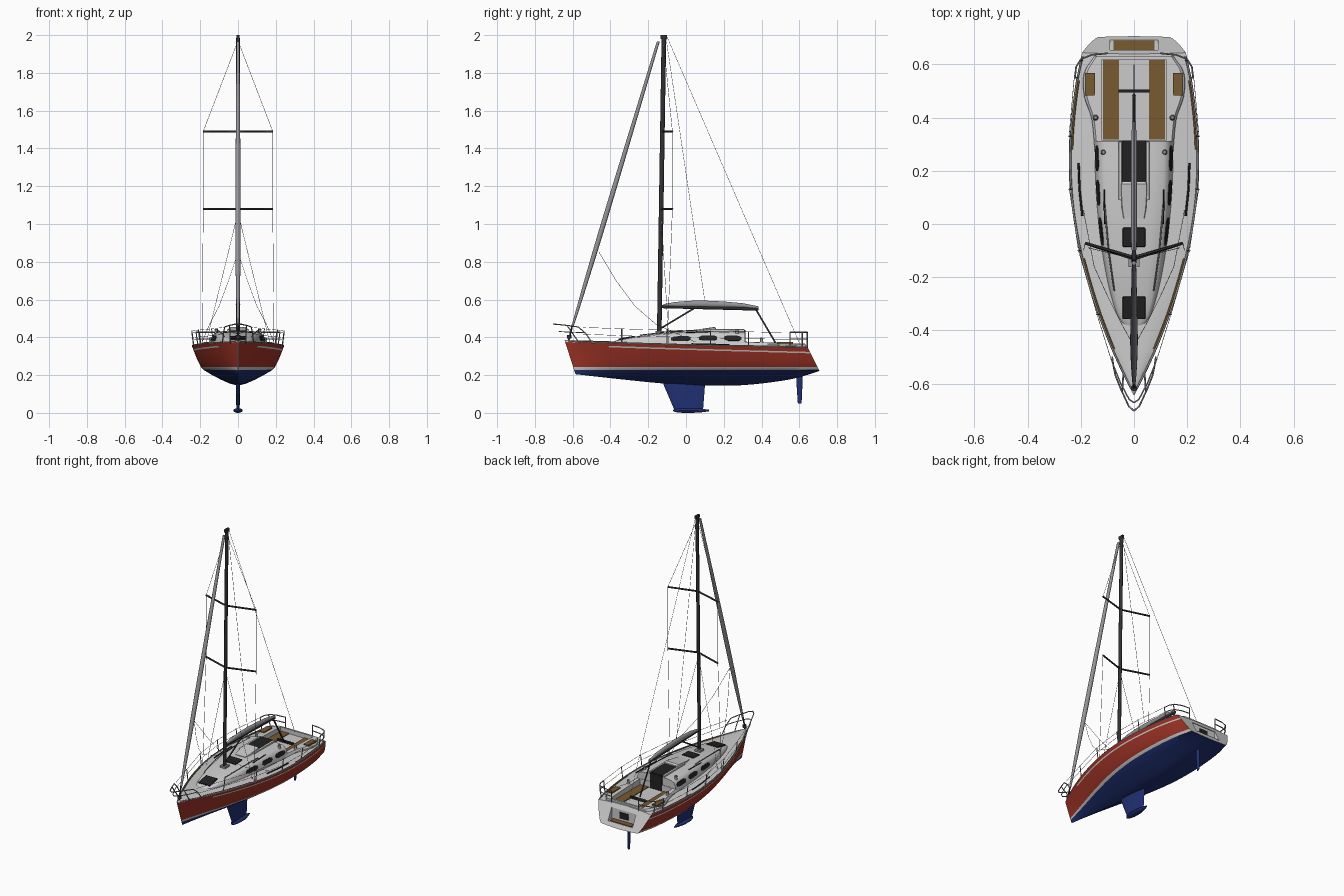
import bpy, bmesh, math
from mathutils import Vector

if "Cube" in bpy.data.objects:
    bpy.data.objects.remove(bpy.data.objects["Cube"])

def material(name, c):
    m = bpy.data.materials.new(name)
    m.diffuse_color = (*c, 1)
    m.use_nodes = True
    m.node_tree.nodes["Principled BSDF"].inputs["Base Color"].default_value = m.diffuse_color
    return m

WHITE = material("gelcoat", (.72, .72, .72))
RED = material("red_paint", (.36, .035, .02))
BLUE = material("blue_antifoul", (.015, .03, .17))
BLACK = material("black", (.015, .015, .015))
TEAK = material("teak", (.19, .10, .03))
SPAR = material("dark_spar", (.03, .03, .035))
CLOTH = material("grey_cloth", (.3, .3, .32))
STEEL = material("steel", (.3, .3, .32))

def spline(tab, t):
    # smooth interpolation through (t, value) pairs
    n = len(tab)
    i = next((k for k in range(n - 2) if t <= tab[k + 1][0]), n - 2)
    def slope(k):
        a, b = tab[max(k - 1, 0)], tab[min(k + 1, n - 1)]
        return (b[1] - a[1]) / (b[0] - a[0])
    h = tab[i + 1][0] - tab[i][0]
    s = (t - tab[i][0]) / h
    return ((2*s**3 - 3*s*s + 1) * tab[i][1] + (s**3 - 2*s*s + s) * h * slope(i)
            + (3*s*s - 2*s**3) * tab[i + 1][1] + (s**3 - s*s) * h * slope(i + 1))

def finish(ob, angle=35):
    bpy.ops.object.select_all(action='DESELECT')
    ob.select_set(True)
    bpy.context.view_layer.objects.active = ob
    bpy.ops.object.shade_smooth_by_angle(angle=math.radians(angle))
    return ob

def loft(name, rings, mats, segmat=lambda i, j: 0):
    n = len(rings[0])
    faces, idx = [], []
    for i in range(len(rings) - 1):
        for j in range(n):
            k = (j + 1) % n
            faces.append((i*n + j, i*n + k, i*n + n + k, i*n + n + j))
            idx.append(segmat(i, j))
    faces += [tuple(range(n)), tuple(range((len(rings) - 1) * n, len(rings) * n))]
    me = bpy.data.meshes.new(name)
    me.from_pydata([p for r in rings for p in r], [], faces)
    for m in mats:
        me.materials.append(m)
    for p, k in zip(me.polygons, idx + [0, 0]):
        p.material_index = k
    bm = bmesh.new()
    bm.from_mesh(me)
    bmesh.ops.recalc_face_normals(bm, faces=bm.faces)
    bm.to_mesh(me)
    bm.free()
    ob = bpy.data.objects.new(name, me)
    bpy.context.collection.objects.link(ob)
    return finish(ob)

def box(name, c, size, mat, rot=0, bevel=0, mirror=False):
    for s in ((1, -1) if mirror else (1,)):
        bpy.ops.mesh.primitive_cube_add(size=1, location=(c[0] * s, c[1], c[2]), rotation=(rot, 0, 0))
        ob = bpy.context.object
        ob.name, ob.scale = name, size
        bpy.ops.object.transform_apply(location=False, rotation=False)
        ob.data.materials.append(mat)
        if bevel:
            m = ob.modifiers.new("bevel", 'BEVEL')
            m.width, m.segments = bevel, 2
    return ob

def tube(name, pts, r, mat, mirror=False):
    cu = bpy.data.curves.new(name, 'CURVE')
    cu.dimensions, cu.bevel_depth, cu.bevel_resolution = '3D', r, 1
    cu.use_fill_caps = True
    for s in ((1, -1) if mirror else (1,)):
        sp = cu.splines.new('POLY')
        sp.points.add(len(pts) - 1)
        for q, p in zip(sp.points, pts):
            q.co = (p[0] * s, p[1], p[2], 1)
    cu.materials.append(mat)
    ob = bpy.data.objects.new(name, cu)
    bpy.context.collection.objects.link(ob)

def ring(c, ra, rb, axis='z', n=14):
    out = []
    for k in range(n):
        a = 2 * math.pi * k / n
        u, v = ra * math.cos(a), rb * math.sin(a)
        out.append((c[0] + u, c[1] + v, c[2]) if axis == 'z' else (c[0] + u, c[1], c[2] + v))
    return out

# hull lines: deck beam, waterline beam, bottom and sheer along the length
BEAM = [(0, .004), (.08, .055), (.15, .095), (.27, .152), (.425, .207), (.58, .238), (.74, .242), (.9, .222), (1, .195)]
WATER = [(0, .002), (.15, .055), (.3, .11), (.45, .155), (.6, .18), (.75, .182), (.9, .165), (1, .135)]
BOTTOM = [(0, .205), (.15, .182), (.35, .155), (.5, .145), (.65, .146), (.8, .165), (.9, .187), (1, .222)]
SHEER = [(0, .375), (.5, .358), (1, .345)]
ZW = .228

def hull_ring(u):
    b, w, zb, s = (spline(t, u) for t in (BEAM, WATER, BOTTOM, SHEER))
    half = [(w * f, zb + (ZW - zb) * f**1.4) for f in (0, .25, .5, .75, 1)]
    lo, hi = ZW + .014, s - .020 - .01 * u
    for z in (lo, lo + (hi - lo) / 3, lo + (hi - lo) * 2 / 3, hi, hi + .008, s):
        half.append((w + (b - w) * ((z - ZW) / (s - ZW))**.75, z))
    half += [(b * .95, s + .002), (b * .5, s + .008), (0, s + .011)]
    full = half + [(-x, z) for x, z in reversed(half[1:-1])]
    out = []
    for x, z in full:
        y0, y1 = -.59 - (z - .22) * .32, .645 + (.345 - z) * .5
        out.append((x, y0 + (y1 - y0) * u, z))
    return out

def hull_mat(i, j):
    j = j if j < 13 else 25 - j
    if j < 4: return 2
    if j in (5, 6, 7, 9) or (j == 8 and i < 7): return 1
    return 0

hull = loft("hull", [hull_ring(i / 40) for i in range(41)], [WHITE, RED, BLUE], hull_mat)

# raised cabin and cockpit coaming share one cross-section builder
CAB_HW = [(-.39, .03), (-.36, .06), (-.28, .088), (-.15, .115), (0, .135), (.15, .146), (.312, .15)]
CAB_TOP = [(-.39, .376), (-.36, .386), (-.28, .402), (-.15, .42), (0, .432), (.15, .436), (.312, .432)]
CAB = [(1, 0), (.97, .3), (.92, .6), (.86, .8), (.75, .91), (.5, .97), (.25, .995), (0, 1)]
SQUARE = [(1, 0), (.98, .7), (.93, .93), (.6, 1), (0, 1)]

def section(y, hw, top, base, prof):
    h = [(hw * a, y, base + (top - base) * f) for a, f in prof]
    return h + [(-x, y, z) for x, y, z in reversed(h[:-1])]

def cab_ring(y):
    return section(y, spline(CAB_HW, y), spline(CAB_TOP, y), .35, CAB)

loft("cabin", [cab_ring(-.39 + .702 * i / 30) for i in range(31)], [WHITE])
COAM = [(.28, .15), (.4, .163), (.48, .19), (.57, .19), (.632, .15)]
coaming = loft("coaming", [section(y, spline(COAM, y), .38 - (y - .28) * .04, .335, SQUARE)
               for y in (.28 + .352 * i / 16 for i in range(17))], [WHITE])

def cut(targets, c, size):
    cutter = box("cutter", c, size, WHITE)
    cutter.hide_render = True
    for ob in targets:
        bpy.context.view_layer.objects.active = ob
        m = ob.modifiers.new("cut", 'BOOLEAN')
        m.operation, m.solver, m.object = 'DIFFERENCE', 'EXACT', cutter
        bpy.ops.object.modifier_apply(modifier="cut")
    bpy.data.objects.remove(cutter)

# cockpit seats, cockpit well and stern niche
cut([hull, coaming], (0, .467, .437), (.24, .305, .2))
cut([hull], (0, .467, .38), (.104, .304, .2))
cut([hull], (0, .70, .288), (.18, .1, .076))

# teak
box("cockpit_bench", (.086, .467, .339), (.06, .30, .006), TEAK, mirror=True)
box("helm_seat", (.164, .525, .371), (.036, .085, .01), TEAK, mirror=True)
box("stern_step", (0, .672, .252), (.155, .036, .006), TEAK)
box("stern_locker", (0, .652, .288), (.06, .006, .04), BLACK)

def edge(y, inset=0, dz=0):
    u = (y + .64) / 1.285
    return (spline(BEAM, u) - inset, y, spline(SHEER, u) + dz)

tube("toe_rail", [edge(-.62 + 1.25 * i / 30, .004, .003) for i in range(31)], .004, STEEL, True)
for a, b in ((-.47, -.13), (.28, .54)):
    tube("teak_strip", [edge(a + (b - a) * i / 10, .010, .004) for i in range(11)], .004, TEAK, True)

# side windows follow the cabin side
for a, b in ((-.08, .025), (.07, .165), (.2, .295)):
    rings = []
    for i in range(7):
        y = a + (b - a) * i / 6
        r = cab_ring(y)
        p, q = Vector(r[1]), Vector(r[3])
        e = .18 if i in (0, 6) else 0
        lo, hi = p.lerp(q, .15 + e), p.lerp(q, .78 - e)
        o = Vector((.004, 0, .001))
        rings.append([lo - o, lo + o, hi + o, hi - o])
    loft("window", rings, [BLACK])
    loft("window", [[(-v.x, v.y, v.z) for v in r] for r in rings], [BLACK])

# deck hatches, companionway and sliding hatch
box("fore_hatch", (0, -.315, .396), (.085, .085, .010), BLACK, .18, .003)
box("mid_hatch", (0, -.05, .429), (.085, .072, .010), BLACK, .06, .003)
box("companionway_top", (0, .235, .435), (.09, .152, .010), BLACK)
box("companionway_door", (0, .312, .375), (.09, .006, .125), BLACK)
box("companionway_rail", (.052, .2, .437), (.012, .22, .012), WHITE, 0, .003, True)
loft("sliding_hatch", [section(y, w, z, .425, SQUARE) for y, w, z in
     ((.02, .04, .436), (.06, .047, .441), (.11, .05, .449), (.15, .05, .455), (.16, .046, .448))], [WHITE])
tube("handrail", [(spline(CAB_HW, y) * .78, y, spline(CAB_TOP, y) + dz) for y, dz in
     ((-.25, -.006), (-.24, .004), (-.1, .004), (.05, .004), (.06, -.008))], .003, STEEL, True)
tube("sheet_track", [edge(y, .035, .008) for y in (.03, .13, .23)], .004, BLACK, True)
tube("cabin_track", [(.11, 0, .425), (.112, .13, .430)], .003, BLACK, True)
box("traveler", (0, .5, .345), (.115, .012, .014), BLACK)
for x, y, z in ((.145, .40, .385), (.115, .27, .432)):
    for s in (1, -1):
        loft("winch", [ring((x * s, y, z + d), r, r) for d, r in ((-.012, .011), (0, .007), (.01, .009), (.013, .006))], [STEEL])

# keel, bulb and rudder
def foil(y0, y1, t, z, n=20):
    out = []
    for k in range(n):
        a = 2 * math.pi * k / n
        out.append((t * math.sin(a) * (1 - .4 * math.cos(a)), (y0 + y1) / 2 + (y1 - y0) / 2 * math.cos(a), z))
    return out

loft("keel_fin", [foil(-.125, .10, .011, .17), foil(-.115, .10, .011, .14), foil(-.06, .09, .008, .012)], [BLUE])
loft("keel_bulb", [ring((0, y, .0125), w, h, 'y') for y, w, h in
     ((-.068, .004, .003), (-.055, .014, .009), (-.02, .024, .0125), (.04, .025, .0125), (.09, .014, .009), (.122, .002, .004))], [BLUE])
loft("rudder", [foil(.583, .617, .006, .225), foil(.586, .616, .006, .14), foil(.592, .612, .004, .05)], [BLUE])

# mast, spreaders, boom and furled sails
def mast_y(z):
    return -.142 + (z - .4) * .0156

loft("mast", [ring((0, mast_y(z), z), .0095, .0125) for z in (.41, 1.2, 1.985)], [SPAR])
box("masthead", (0, -.118, 1.99), (.014, .036, .02), SPAR)
box("mast_foot", (0, -.14, .428), (.04, .045, .012), STEEL)
for z in (1.08, 1.49):
    tube("spreader", [(0, mast_y(z), z), (.184, -.072, z)], .0055, SPAR, True)
loft("boom", [ring((0, y, z), .008, .009, 'y') for y, z in ((-.13, .563), (.385, .55))], [SPAR])
loft("furled_mainsail", [ring((0, y, z), w, h, 'y') for y, z, w, h in
     ((-.12, .57, .007, .006), (-.06, .574, .011, .013), (.02, .577, .012, .017), (.1, .577, .012, .018),
      (.2, .574, .012, .016), (.3, .569, .011, .012), (.385, .557, .007, .007))], [CLOTH])
tube("boom_vang", [(0, -.13, .45), (0, .04, .552)], .005, SPAR)
tube("mainsheet", [(0, .37, .548), (0, .485, .352)], .005, SPAR)
FURL = [(0, .006), (.1, .010), (.3, .014), (.5, .0135), (1, .008)]
loft("furled_jib", [ring((0, -.6 + .453 * t, .46 + 1.505 * t), spline(FURL, t), spline(FURL, t))
     for t in (i / 16 for i in range(17))], [CLOTH])
tube("furler", [(0, -.622, .38), (0, -.6, .47)], .005, SPAR)
loft("furler_drum", [ring((0, -.617, z), .012, .012) for z in (.395, .412)], [SPAR])

# standing and running rigging
W = .0011
tube("shroud", [(.19, -.1, .365), (.184, -.072, 1.08), (.184, -.072, 1.49), (0, -.12, 1.97)], W, STEEL, True)
tube("lower_shroud", [(.17, -.09, .365), (0, mast_y(1.06), 1.06)], W, STEEL, True)
tube("backstay", [(0, -.10, 1.99), (0, .6, .37)], W, STEEL)
tube("topping_lift", [(0, -.105, 1.98), (0, .1, .59)], W, STEEL)
tube("jib_sheet", [(0, -.46, .85), (.05, -.37, .70), (.10, -.27, .565), (.15, -.16, .47), (.19, .05, .375)], W, STEEL, True)

# pulpit, stanchions, lifelines and pushpit
R = .0032
tube("pulpit_top", [(.082, -.5, .375), (.078, -.53, .42), (.07, -.57, .455), (.05, -.62, .462), (.02, -.685, .469), (0, -.703, .47)], R, STEEL, True)
tube("pulpit_mid", [(.076, -.535, .425), (.05, -.6, .427), (.018, -.66, .43), (0, -.672, .43)], R * .8, STEEL, True)
tube("pulpit_leg", [(.04, -.565, .37), (.045, -.63, .463)], R, STEEL, True)
posts = [-.34, -.1, .13, .33]
for y in posts:
    x, _, z = edge(y, .006)
    tube("stanchion", [(x, y, z), (x + .010, y, z + .08)], .0028, STEEL, True)
for h in (.042, .078):
    line = [(.075, -.545, .375 + h)] + [edge(y, -.003, h) for y in posts] + [(.224, .56, .347 + h)]
    tube("lifeline", line, W, STEEL, True)
for h in (.045, .082):
    tube("pushpit_rail", [(.222, .55, .345 + h), (.218, .59, .345 + h), (.20, .62, .345 + h),
         (.16, .636, .345 + h), (.1, .642, .345 + h)], R, STEEL, True)
for x, y in ((.222, .55), (.205, .615), (.1, .642)):
    tube("pushpit_leg", [(x - .012 if x > .15 else x, y, .34), (x, y, .427)], R, STEEL, True)
